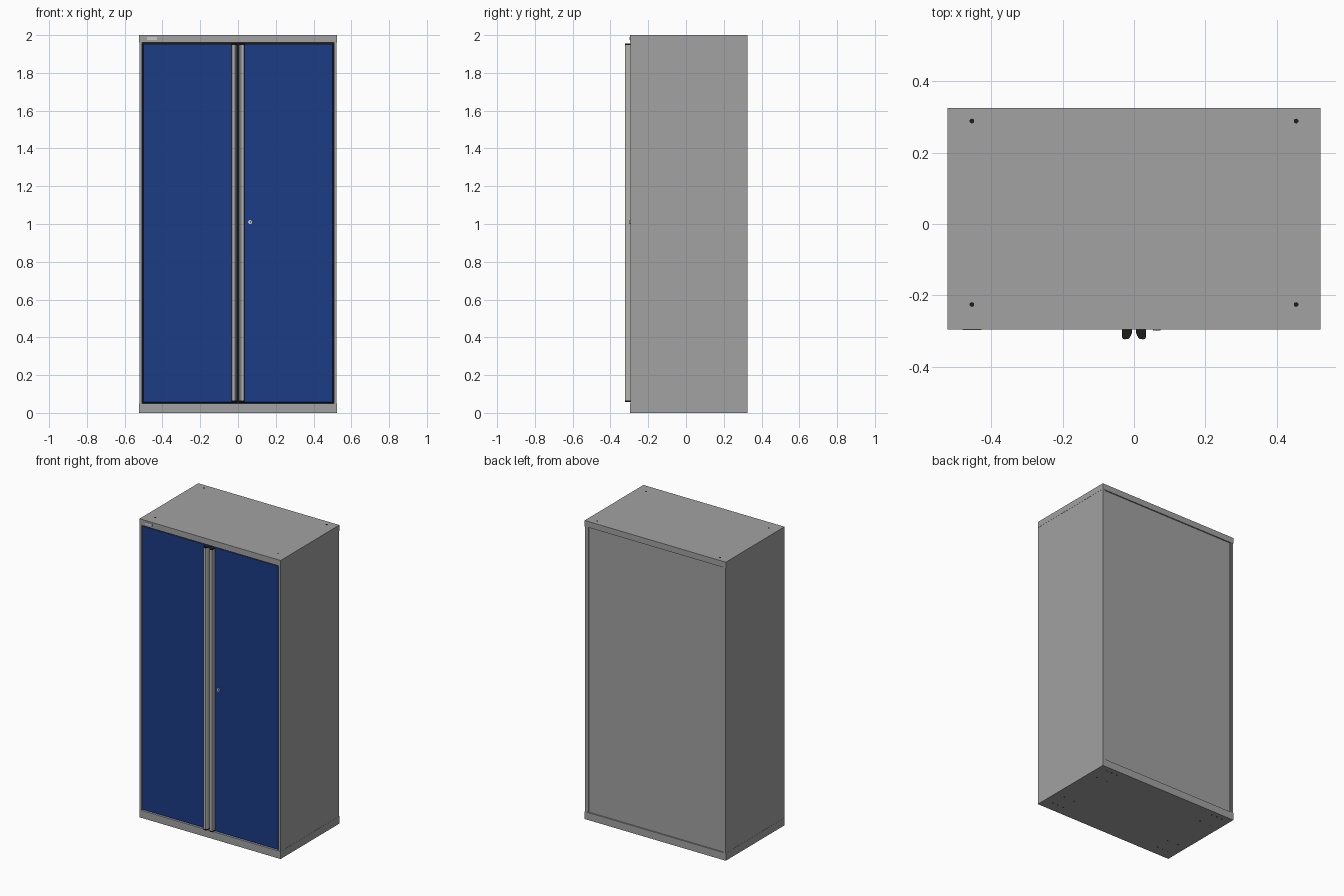
import bpy, bmesh, math

if "Cube" in bpy.data.objects:
    bpy.data.objects.remove(bpy.data.objects["Cube"])

def material(name, rgb):
    m = bpy.data.materials.new(name)
    m.diffuse_color = (*rgb, 1)
    m.use_nodes = True
    m.node_tree.nodes["Principled BSDF"].inputs["Base Color"].default_value = m.diffuse_color
    return m

GREY = material("body_grey", (0.36, 0.36, 0.36))
BLUE = material("door_blue", (0.012, 0.045, 0.24))
BLACK = material("black_plastic", (0.012, 0.012, 0.012))
STEEL = material("handle_steel", (0.45, 0.45, 0.43))
PALE = material("plate_pale", (0.7, 0.7, 0.72))

def finish(name, bm, mat):
    bmesh.ops.recalc_face_normals(bm, faces=bm.faces)
    me = bpy.data.meshes.new(name)
    bm.to_mesh(me)
    bm.free()
    me.materials.append(mat)
    ob = bpy.data.objects.new(name, me)
    bpy.context.collection.objects.link(ob)
    return ob

def box(name, x, y, z, mat=GREY, bevel=0):
    """Box from three (low, high) ranges."""
    bm = bmesh.new()
    bmesh.ops.create_cube(bm, size=1)
    for v in bm.verts:
        v.co = [r[0] if c < 0 else r[1] for c, r in zip(v.co, (x, y, z))]
    ob = finish(name, bm, mat)
    if bevel:
        mod = ob.modifiers.new("edge", "BEVEL")
        mod.width, mod.segments = bevel, 2
    return ob

def disc(name, loc, r, depth, mat=BLACK, along_y=False):
    bm = bmesh.new()
    bmesh.ops.create_cone(bm, cap_ends=True, segments=20, radius1=r, radius2=r, depth=depth)
    ob = finish(name, bm, mat)
    ob.location = loc
    if along_y:
        ob.rotation_euler.x = math.pi / 2
    return ob

def prism(name, profile, z0, z1, mat):
    """Vertical extrusion of an (x, y) profile."""
    bm = bmesh.new()
    face = bm.faces.new([bm.verts.new((x, y, z0)) for x, y in profile])
    ext = bmesh.ops.extrude_face_region(bm, geom=[face])["geom"]
    for v in ext:
        if isinstance(v, bmesh.types.BMVert):
            v.co.z = z1
    return finish(name, bm, mat)

W, F, B = 0.523, -0.296, 0.326   # half width, front, back

# Carcass: plinth, top cap, back panel
box("plinth", (-W, W), (F, B), (0, 0.05))
box("top_cap", (-W, W), (F, B), (1.96, 2))
box("back_panel", (-0.503, 0.503), (0.308, 0.318), (0.04, 1.97))
box("door_seal", (-0.51, 0.51), (-0.276, -0.272), (0.045, 1.965), BLACK)

# Blunt-nosed grip profile, sloping down towards the door gap
grip = [(0.034, -0.293), (0.034, -0.316), (0.031, -0.322), (0.026, -0.324),
        (0.015, -0.322), (0.009, -0.314), (0.006, -0.306), (0.006, -0.293)]

for side, s in (("left", -1), ("right", 1)):
    def span(a, b):
        return tuple(sorted((s * a, s * b)))
    # Sides and doors
    box(side + "_side", span(0.508, W - 0.001), (F + 0.001, B - 0.001), (0.05, 1.96))
    box(side + "_back_flange", span(0.498, 0.509), (0.308, 0.3215), (0.05, 1.96))
    box(side + "_door", span(0.003, 0.502), (-0.293, -0.274), (0.056, 1.954), BLUE, 0.002)
    # Handle strip with black end caps
    prof = [(s * x, y) for x, y in grip]
    prism(side + "_handle", prof, 0.066, 1.947, STEEL)
    prism(side + "_handle_cap_low", prof, 0.058, 0.066, BLACK)
    prism(side + "_handle_cap_high", prof, 1.947, 1.955, BLACK)
    for end, t in (("front", -1), ("back", 1)):
        # Plugs in the roof, screw holes in the floor
        yc = 0.0315 + t * 0.2575
        disc(f"{side}_{end}_roof_plug", (s * 0.455, yc, 2), 0.0065, 0.001)
        spots = [(0.46, yc), (0.42, yc), (0.38, yc)]
        spots += [(x, 0.0315 + t * 0.155) for x in (0.455, 0.375)]
        for i, (x, y) in enumerate(spots):
            disc(f"{side}_{end}_floor_hole_{i}", (s * x, y, 0.0005), 0.005, 0.0016)

# Lock and blank name plate
disc("lock_rim", (0.064, -0.295, 1.01), 0.011, 0.007, STEEL, True)
disc("lock_barrel", (0.064, -0.2985, 1.01), 0.007, 0.002, PALE, True)
box("lock_slot", (0.063, 0.065), (-0.3, -0.299), (1.005, 1.015), BLACK)
box("name_plate", (-0.482, -0.428), (F - 0.002, F + 0.001), (1.973, 1.989), PALE)

# Smooth the round parts only
for ob in bpy.data.objects:
    ob.select_set(any(k in ob.name for k in ("lock_rim", "lock_barrel", "handle", "plug")))
    if ob.select_get():
        bpy.context.view_layer.objects.active = ob
bpy.ops.object.shade_smooth_by_angle(angle=math.radians(25))
